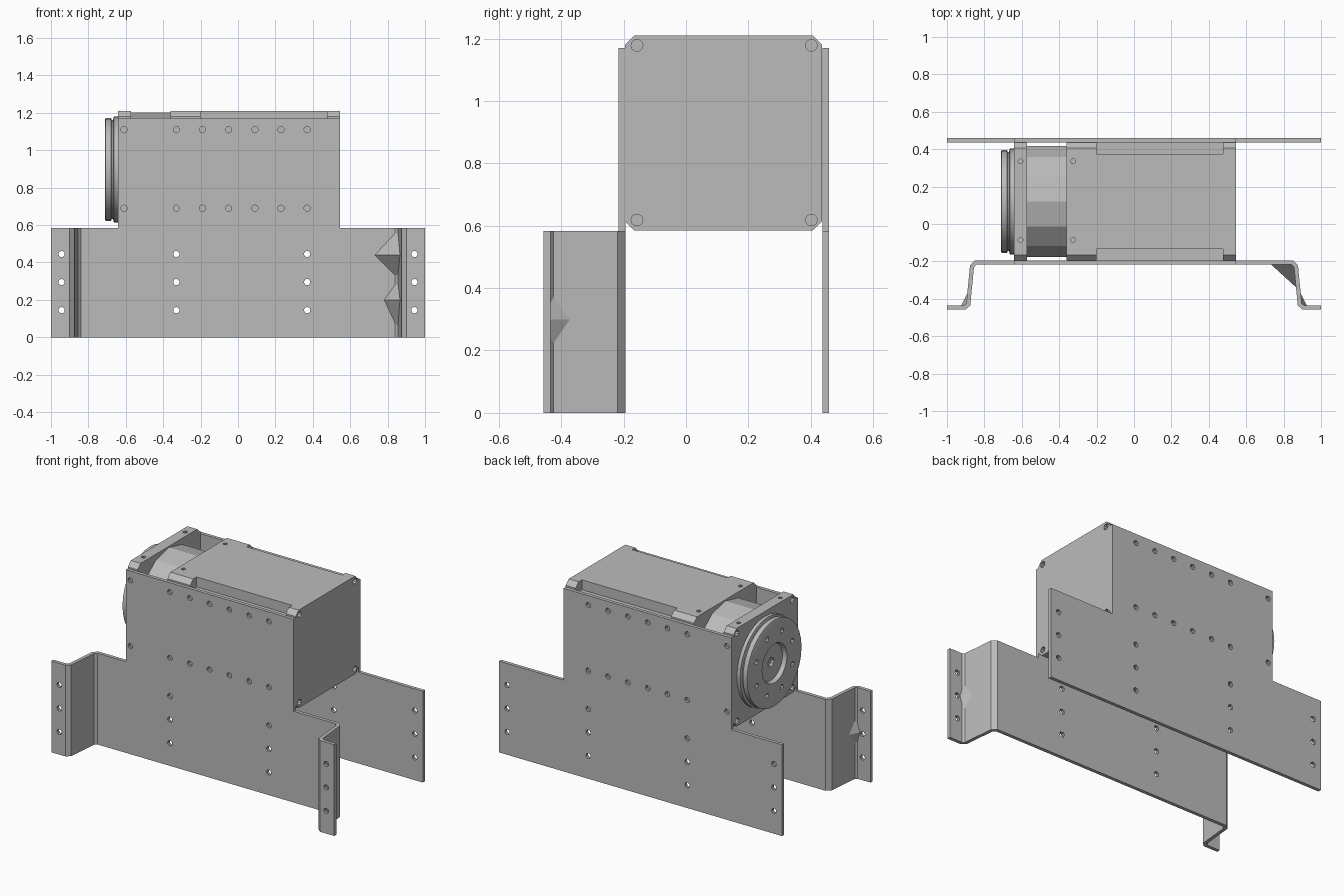
import bpy, bmesh, math
from mathutils import Matrix, Vector

cube = bpy.data.objects.get("Cube")
if cube:
    bpy.data.objects.remove(cube, do_unlink=True)

gray = bpy.data.materials.new("plain_gray")
gray.use_nodes = True
gray.diffuse_color = (0.5, 0.5, 0.5, 1)
gray.node_tree.nodes["Principled BSDF"].inputs["Base Color"].default_value = (0.5, 0.5, 0.5, 1)

CY, CZ = 0.12, 0.897            # axis of the drive unit
HY, HZ = 0.316, 0.313           # half width and half height


def finish(name, bm):
    bmesh.ops.recalc_face_normals(bm, faces=bm.faces)
    mesh = bpy.data.meshes.new(name)
    bm.to_mesh(mesh)
    bm.free()
    mesh.materials.append(gray)
    ob = bpy.data.objects.new(name, mesh)
    bpy.context.collection.objects.link(ob)
    return ob


def extrude(name, points, direction):
    bm = bmesh.new()
    face = bm.faces.new([bm.verts.new(p) for p in points])
    new = bmesh.ops.extrude_face_region(bm, geom=[face])["geom"]
    bmesh.ops.translate(bm, vec=direction, verts=[v for v in new if isinstance(v, bmesh.types.BMVert)])
    return finish(name, bm)


def apply(ob, mod):
    with bpy.context.temp_override(object=ob, active_object=ob, selected_objects=[ob]):
        bpy.ops.object.modifier_apply(modifier=mod.name)


def drill(ob, centers, axis, radius, depth, sides=10):
    bm = bmesh.new()
    turn = Vector((0, 0, 1)).rotation_difference(Vector(axis)).to_matrix().to_4x4()
    for c in centers:
        bmesh.ops.create_cone(bm, cap_ends=True, segments=sides, radius1=radius, radius2=radius,
                              depth=depth, matrix=Matrix.Translation(c) @ turn)
    cutter = finish("hole_cutter", bm)
    cutter.hide_render = True
    mod = ob.modifiers.new("holes", "BOOLEAN")
    mod.operation, mod.solver, mod.object = "DIFFERENCE", "EXACT", cutter
    apply(ob, mod)
    bpy.data.objects.remove(cutter, do_unlink=True)


# Side plates: a bent or flat strip with a raised panel, then drilled
def side_plate(name, path, y):
    bm = bmesh.new()
    rows = [[bm.verts.new((px, py, z)) for px, py in path] for z in (0, 0.583)]
    for i in range(len(path) - 1):
        bm.faces.new((rows[0][i], rows[0][i + 1], rows[1][i + 1], rows[1][i]))
    a, b = [next(v for v in rows[1] if abs(v.co.x - x) < 1e-4) for x in (-0.642, 0.545)]
    bm.faces.new((a, b, bm.verts.new((0.545, y, 1.17)), bm.verts.new((-0.642, y, 1.17))))
    ob = finish(name, bm)
    mod = ob.modifiers.new("sheet", "SOLIDIFY")
    mod.thickness, mod.offset, mod.use_even_offset = 0.022, 0, True
    apply(ob, mod)
    upper = [-0.61] + [-0.33 + 0.14 * i for i in range(6)]
    holes = [(x, y, z) for x in upper for z in (0.69, 1.11)]
    holes += [(x, y, z) for x in (-0.33, 0.37) for z in (0.145, 0.295, 0.445)]
    holes += [(x, path[0][1], z) for x in (-0.943, 0.943) for z in (0.145, 0.295, 0.445)]
    drill(ob, holes, (0, 1, 0), 0.017, 0.06)
    return ob


side_plate("back_plate", [(-1, 0.448), (-0.642, 0.448), (0.545, 0.448), (1, 0.448)], 0.448)
leg = [(1, -0.446), (0.905, -0.446), (0.886, -0.43), (0.866, -0.225), (0.845, -0.205)]
side_plate("front_bracket",
           [(-x, y) for x, y in leg] + [(-0.642, -0.205), (0.545, -0.205)] + leg[::-1], -0.205)


# Creases stiffening the bends
def crease(name, points):
    bm = bmesh.new()
    bmesh.ops.convex_hull(bm, input=[bm.verts.new(p) for p in points])
    return finish(name, bm)


for side, s in (("left", 1), ("right", -1)):
    crease(side + "_flange_crease", [(s * x, y, z) for x, y, z in
           ((0.885, -0.437, 0.43), (0.885, -0.437, 0.16), (0.925, -0.437, 0.3), (0.872, -0.335, 0.3))])
for name, tip, mid, low, high in (("upper", 0.73, 0.44, 0.31, 0.58), ("lower", 0.78, 0.2, 0.03, 0.31)):
    crease(name + "_inner_crease", [(tip, -0.214, mid), (0.86, -0.214, low),
                                    (0.86, -0.214, high), (0.868, -0.34, mid)])


# Drive unit blocks: rectangles across the x axis with cut or stepped corners
def block(name, x0, x1, cut, stepped=False):
    corner = [(HY, HZ - cut)] + ([(HY - cut, HZ - cut)] if stepped else []) + [(HY - cut, HZ)]
    back = corner[::-1]
    loop = corner + [(-y, z) for y, z in back] + [(-y, -z) for y, z in corner] + [(y, -z) for y, z in back]
    return extrude(name, [(x0, CY + y, CZ + z) for y, z in loop], (x1 - x0, 0, 0))


corners = [(y, z) for y in (-0.157, 0.402) for z in (0.618, 1.178)]
rear = block("rear_end_cap", 0.475, 0.545, 0.03)
drill(rear, [(0.545, y, z) for y, z in corners], (1, 0, 0), 0.019, 0.08)
block("motor_body", -0.2, 0.475, 0.063, True)
collar = block("body_collar", -0.362, -0.2, 0.03)
head = block("head_plate", -0.642, -0.572, 0.03)
drill(head, [(-0.642, y, z) for y, z in corners], (1, 0, 0), 0.019, 0.08)
for ob, x in ((head, -0.607), (collar, -0.325)):
    drill(ob, [(x, y, z) for y in (-0.085, 0.335) for z in (CZ - HZ, CZ + HZ)], (0, 0, 1), 0.013, 0.06)


# Round parts turned around the x axis
def turned(name, profile, sides):
    bm = bmesh.new()
    verts = [bm.verts.new((x, CY, CZ + r)) for x, r in profile]
    edges = [bm.edges.new(pair) for pair in zip(verts, verts[1:])]
    bmesh.ops.spin(bm, geom=verts + edges, cent=(0, CY, CZ), axis=(1, 0, 0),
                   angle=math.tau, steps=sides)
    bmesh.ops.remove_doubles(bm, verts=bm.verts, dist=1e-4)
    return finish(name, bm)


turned("gear_neck", [(-0.58, 0), (-0.58, 0.305), (-0.35, 0.305), (-0.35, 0)], 14)
disc = turned("output_disc", [(-0.63, 0), (-0.63, 0.283), (-0.664, 0.283), (-0.668, 0.265), (-0.676, 0.265),
                              (-0.678, 0.275), (-0.708, 0.275), (-0.71, 0.27), (-0.71, 0.125),
                              (-0.685, 0.115), (-0.685, 0)], 32)
ring = [(-0.71, CY + 0.195 * math.cos(a), CZ + 0.195 * math.sin(a))
        for a in (math.tau * (i + 0.5) / 8 for i in range(8))]
drill(disc, ring, (1, 0, 0), 0.016, 0.05)
drill(disc, [(-0.685, CY, CZ)], (1, 0, 0), 0.03, 0.04)
bpy.context.view_layer.objects.active = disc
disc.select_set(True)
bpy.ops.object.shade_smooth_by_angle(angle=math.radians(25))
